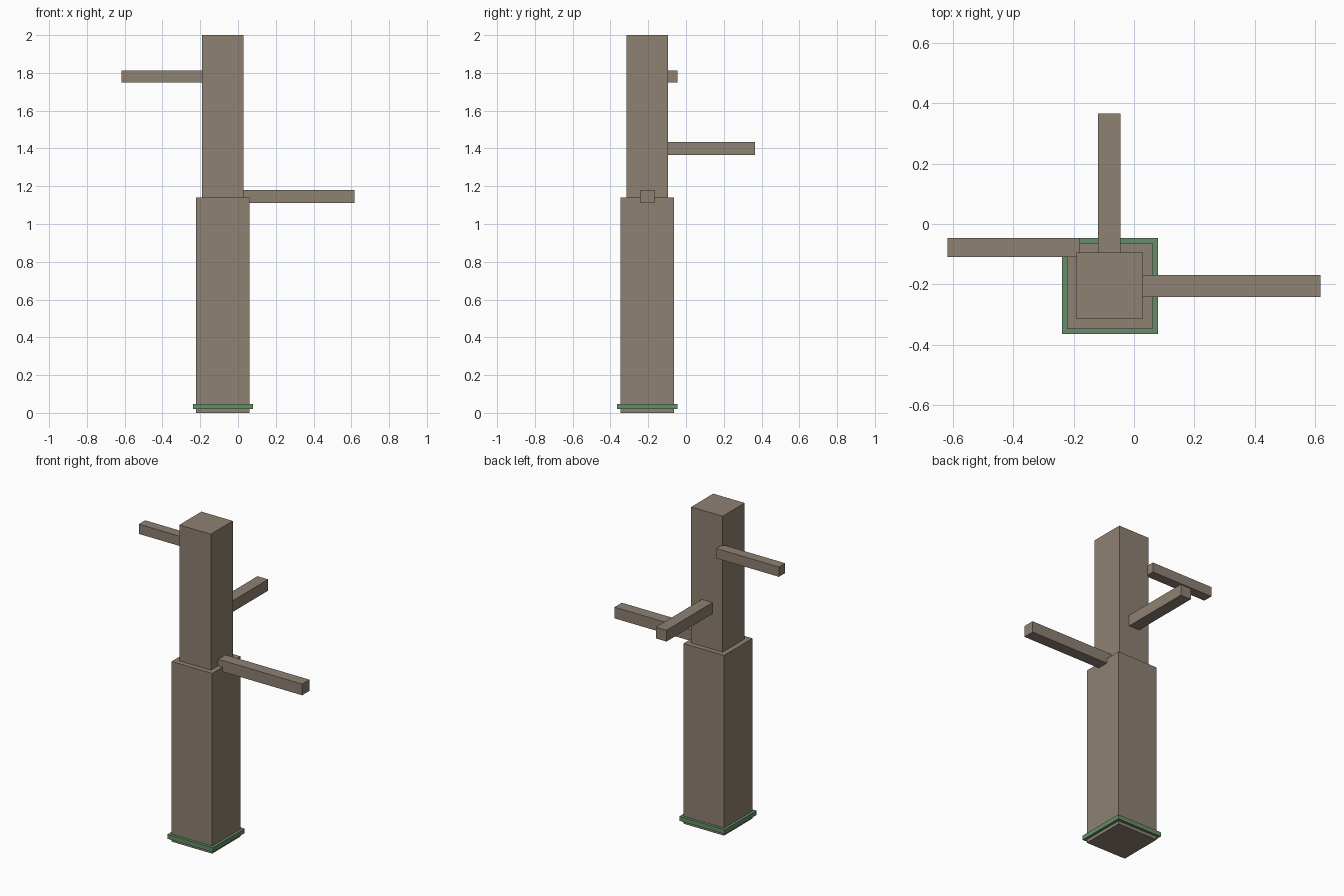
import bpy

if "Cube" in bpy.data.objects:
    bpy.data.objects.remove(bpy.data.objects["Cube"])


def material(name, color):
    mat = bpy.data.materials.new(name)
    mat.diffuse_color = (*color, 1)
    mat.use_nodes = True
    mat.node_tree.nodes["Principled BSDF"].inputs["Base Color"].default_value = mat.diffuse_color
    return mat


def box(name, x, y, z, mat):
    """Box spanning the given (min, max) ranges."""
    spans = (x, y, z)
    bpy.ops.mesh.primitive_cube_add(size=1, location=[(a + b) / 2 for a, b in spans])
    obj = bpy.context.object
    obj.name = name
    obj.scale = [b - a for a, b in spans]
    bpy.ops.object.transform_apply(location=False, rotation=False, scale=True)
    obj.data.materials.append(mat)
    return obj


bark = material("bark", (0.27, 0.22, 0.17))
moss = material("moss", (0.13, 0.27, 0.14))

# Stacked square trunk sections and the moss band near the ground
CX, CY = -0.08, -0.205
for name, half, z, mat in (
    ("lower_trunk", 0.142, (0, 1.14), bark),
    ("upper_trunk", 0.11, (1.14, 2.0), bark),
    ("moss_band", 0.159, (0.02, 0.048), moss),
):
    box(name, (CX - half, CX + half), (CY - half, CY + half), z, mat)

# Branches, each set slightly into the trunk
box("right_branch", (0.02, 0.618), (-0.241, -0.168), (1.11, 1.181), bark)
box("back_branch", (-0.119, -0.044), (-0.105, 0.365), (1.364, 1.435), bark)
box("left_branch", (-0.618, -0.18), (-0.109, -0.046), (1.75, 1.812), bark)
